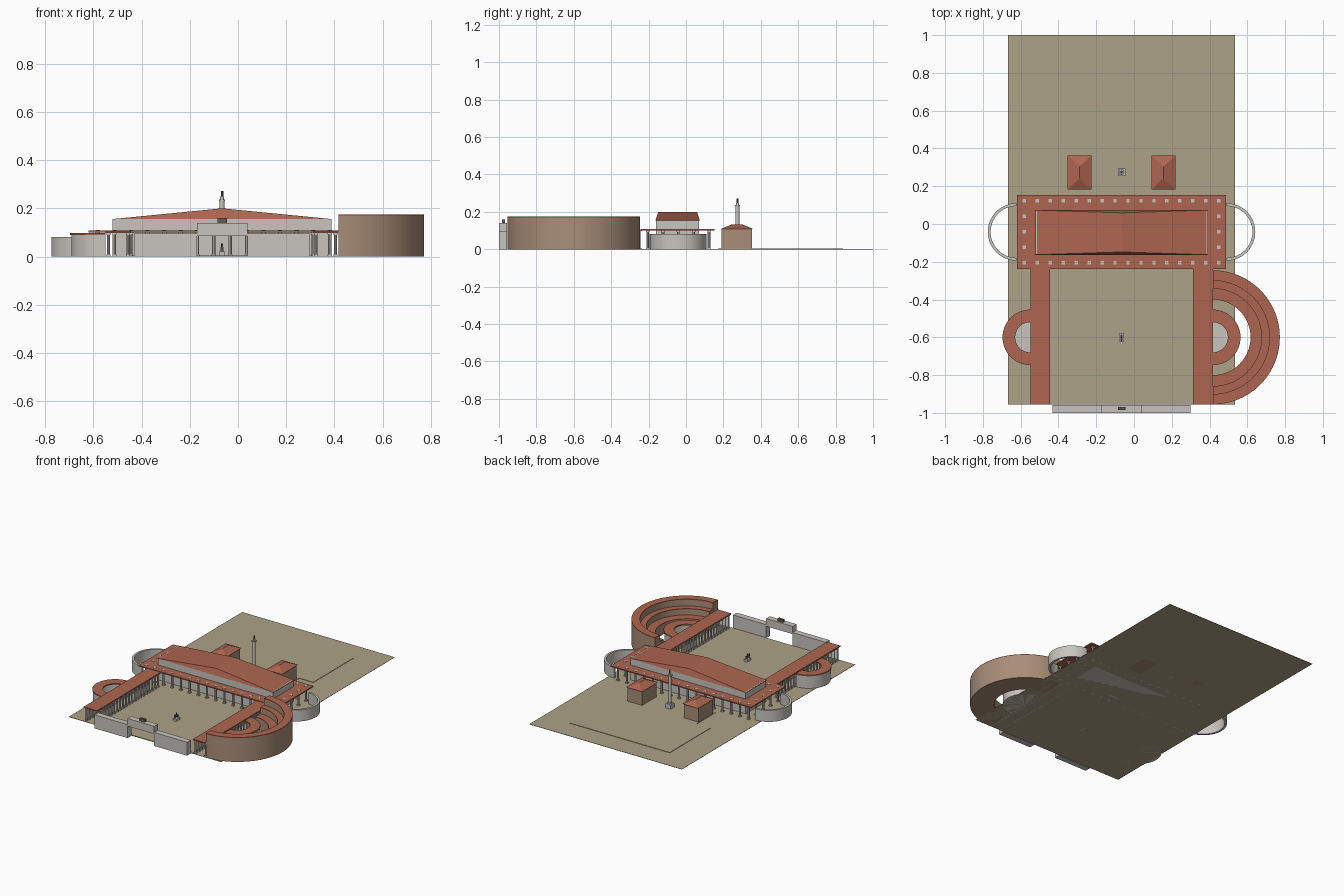
import bpy, bmesh, math

if "Cube" in bpy.data.objects:
    bpy.data.objects.remove(bpy.data.objects["Cube"])

AX = -0.066  # symmetry axis of the complex


def material(name, r, g, b):
    m = bpy.data.materials.new(name)
    m.diffuse_color = (r, g, b, 1)
    m.use_nodes = True
    m.node_tree.nodes["Principled BSDF"].inputs["Base Color"].default_value = m.diffuse_color
    return m


TILE = material("roof_tile", 0.42, 0.13, 0.08)
EARTH = material("paving", 0.42, 0.36, 0.25)
BRICK = material("brick", 0.40, 0.27, 0.19)
STONE = material("stone", 0.58, 0.56, 0.52)
BRONZE = material("bronze", 0.13, 0.10, 0.07)


def finish(name, bm, mat, smooth=False):
    bmesh.ops.recalc_face_normals(bm, faces=bm.faces[:])
    me = bpy.data.meshes.new(name)
    bm.to_mesh(me)
    bm.free()
    me.materials.append(mat)
    ob = bpy.data.objects.new(name, me)
    bpy.context.collection.objects.link(ob)
    if smooth:
        bpy.context.view_layer.objects.active = ob
        ob.select_set(True)
        bpy.ops.object.shade_smooth_by_angle()
        ob.select_set(False)
    return ob


def add_box(bm, x0, x1, y0, y1, z0, z1):
    vs = bmesh.ops.create_cube(bm, size=1)["verts"]
    for v in vs:
        v.co.x = x1 if v.co.x > 0 else x0
        v.co.y = y1 if v.co.y > 0 else y0
        v.co.z = z1 if v.co.z > 0 else z0


def box(name, mat, *dims):
    bm = bmesh.new()
    add_box(bm, *dims)
    return finish(name, bm, mat)


def add_cyl(bm, x, y, z0, z1, r, n=8):
    vs = bmesh.ops.create_cone(bm, cap_ends=True, segments=n, radius1=r, radius2=r, depth=z1 - z0)["verts"]
    bmesh.ops.translate(bm, vec=(x, y, (z0 + z1) / 2), verts=vs)


def hip_roof(name, x0, x1, y0, y1, z0, z1, inset):
    # ridge runs along y
    bm = bmesh.new()
    b = [bm.verts.new(p) for p in ((x0, y0, z0), (x1, y0, z0), (x1, y1, z0), (x0, y1, z0))]
    xm = (x0 + x1) / 2
    r0, r1 = bm.verts.new((xm, y0 + inset, z1)), bm.verts.new((xm, y1 - inset, z1))
    for f in ((b[0], b[1], r0), (b[1], b[2], r1, r0), (b[2], b[3], r1), (b[3], b[0], r0, r1), b[::-1]):
        bm.faces.new(f)
    return finish(name, bm, TILE)


def half_ring(name, mat, cx, cy, r0, r1, z0, z1, side, n=36):
    # half annulus opening towards the forum; side = +1 right, -1 left
    bm = bmesh.new()
    rows = []
    for i in range(n + 1):
        a = -math.pi / 2 + math.pi * i / n
        rows.append([bm.verts.new((cx + side * r * math.cos(a), cy + r * math.sin(a), z))
                     for r, z in ((r0, z0), (r1, z0), (r1, z1), (r0, z1))])
    for p, q in zip(rows, rows[1:]):
        for k in range(4):
            bm.faces.new((p[k], p[(k + 1) % 4], q[(k + 1) % 4], q[k]))
    bm.faces.new(rows[0])
    bm.faces.new(rows[-1])
    return finish(name, bm, mat, True)


def columns(name, points, z1, r, abacus, top):
    bm = bmesh.new()
    for x, y in points:
        add_cyl(bm, x, y, 0, z1, r)
        add_box(bm, x - abacus, x + abacus, y - abacus, y + abacus, z1 - 0.008, top)
        add_box(bm, x - abacus, x + abacus, y - abacus, y + abacus, 0, 0.008)
    return finish(name, bm, STONE)


# Paving
box("ground_slab", EARTH, -0.667, 0.536, -0.955, 1.0, 0, 0.002)
box("forum_floor", EARTH, -0.445, 0.31, -0.955, -0.235, 0, 0.005)
box("temple_terrace", EARTH, -0.46, 0.328, 0.38, 0.84, 0, 0.005)
box("column_court_floor", EARTH, -0.35, 0.218, 0.17, 0.38, 0, 0.005)

# Basilica: aisle roof, nave, clerestory roof and colonnade
box("aisle_roof", TILE, -0.62, 0.488, -0.237, 0.153, 0.1, 0.108)
box("nave_walls", STONE, -0.52, 0.388, -0.16, 0.07, 0, 0.156)
hip_roof("nave_roof", -0.525, 0.393, -0.163, 0.074, 0.155, 0.2, 0.015)
xs = [-0.581 + 1.03 * i / 15 for i in range(16)]
pts = [(x, y) for x in xs for y in (-0.205, 0.123)]
pts += [(x, y) for x in (xs[0], xs[-1]) for y in (-0.123, -0.041, 0.041)]
columns("basilica_columns", pts, 0.1, 0.007, 0.009, 0.1095)
for s, cx, side in ((-1, -0.622, "left"), (1, 0.49, "right")):
    half_ring(side + "_apse_wall", STONE, cx, -0.042, 0.137, 0.152, 0, 0.082, s)

# Side porticoes and small exedrae
for s, side in ((-1, "left"), (1, "right")):
    xi, xo = AX + s * 0.378, AX + s * 0.483
    box(side + "_portico_roof", TILE, min(xi, xo), max(xi, xo), -0.955, -0.236, 0.097, 0.105)
    pts = [(x, -0.94 + 0.69 * i / 21) for x in (xi + s * 0.012, xo - s * 0.012) for i in range(22)]
    columns(side + "_portico_columns", pts, 0.098, 0.006, 0.008, 0.099)
    half_ring(side + "_exedra_wall", STONE, xo, -0.6, 0.128, 0.142, 0, 0.092, s)
    half_ring(side + "_exedra_roof", TILE, xo, -0.6, 0.08, 0.147, 0.09, 0.098, s)
    half_ring(side + "_exedra_floor", STONE, xo, -0.6, 0.001, 0.135, 0, 0.006, s)

# Stepped market hemicycle on the right
for i, (r0, r1, h) in enumerate(((0.3, 0.355, 0.168), (0.258, 0.3, 0.12), (0.2, 0.258, 0.075))):
    half_ring(f"market_tier_{i + 1}", BRICK, AX + 0.483, -0.6, r0, r1, 0, h, 1, 48)
    half_ring(f"market_tier_roof_{i + 1}", TILE, AX + 0.483, -0.6, r0, r1, h, h + 0.006, 1, 48)

# Entrance wall with raised gate lintel and statue
for s, side in ((-1, "left"), (1, "right")):
    a, b = AX + s * 0.105, AX + s * 0.365
    box(side + "_entrance_wall", STONE, min(a, b), max(a, b), -1.0, -0.958, 0, 0.096)
box("gate_lintel", STONE, AX - 0.105, AX + 0.105, -1.0, -0.958, 0.085, 0.14)
box("gate_statue", BRONZE, AX - 0.02, AX + 0.02, -0.985, -0.968, 0.14, 0.159)

# Libraries
for s, side in ((-1, "left"), (1, "right")):
    cx = AX + s * 0.222
    box(side + "_library_walls", BRICK, cx - 0.057, cx + 0.057, 0.19, 0.353, 0, 0.108)
    hip_roof(side + "_library_roof", cx - 0.063, cx + 0.063, 0.183, 0.363, 0.107, 0.132, 0.06)

# Monumental column
bm = bmesh.new()
add_box(bm, AX - 0.02, AX + 0.02, 0.255, 0.295, 0, 0.036)
add_cyl(bm, AX, 0.275, 0.036, 0.045, 0.015, 16)
add_cyl(bm, AX, 0.275, 0.045, 0.23, 0.0105, 16)
add_box(bm, AX - 0.013, AX + 0.013, 0.262, 0.288, 0.23, 0.237)
add_cyl(bm, AX, 0.275, 0.237, 0.248, 0.008, 16)
finish("monumental_column", bm, STONE, True)
bm = bmesh.new()
add_cyl(bm, AX, 0.275, 0.248, 0.272, 0.005)
finish("column_statue", bm, BRONZE)

# Equestrian statue in the forum
box("horse_plinth", STONE, AX - 0.013, AX + 0.013, -0.622, -0.578, 0, 0.02)
bm = bmesh.new()
for dx in (-0.004, 0.004):
    for dy in (-0.012, 0.012):
        add_cyl(bm, AX + dx, -0.6 + dy, 0.02, 0.032, 0.002, 6)
add_box(bm, AX - 0.006, AX + 0.006, -0.616, -0.584, 0.03, 0.04)
add_box(bm, AX - 0.003, AX + 0.003, -0.621, -0.612, 0.036, 0.048)
add_cyl(bm, AX, -0.599, 0.04, 0.054, 0.004, 8)
finish("horse_and_rider", bm, BRONZE)
